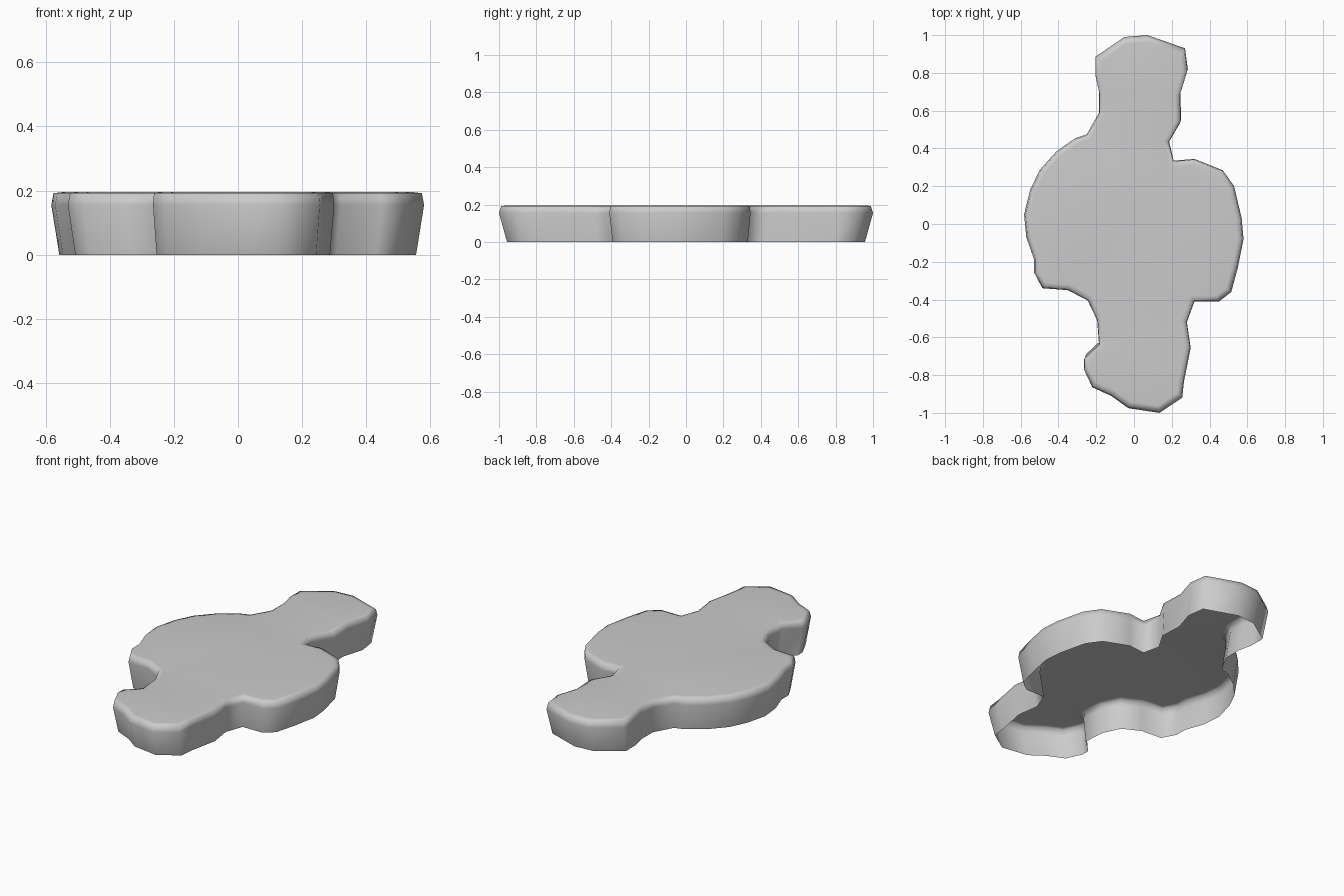
import bpy, bmesh, math

if "Cube" in bpy.data.objects:
    bpy.data.objects.remove(bpy.data.objects["Cube"])

# Outline of the slab at its widest level, clockwise from the back
OUTLINE = [
    (.07, 1), (.27, .93), (.285, .82), (.245, .69), (.25, .55), (.185, .44),
    (.21, .335), (.32, .345), (.47, .285), (.53, .2), (.57, .03), (.58, -.08),
    (.55, -.23), (.515, -.36), (.45, -.41), (.32, -.41), (.28, -.52),
    (.30, -.655), (.265, -.83), (.255, -.92), (.135, -1), (-.03, -.975),
    (-.12, -.91), (-.22, -.865), (-.265, -.77), (-.265, -.72), (-.185, -.645),
    (-.195, -.51), (-.245, -.405), (-.35, -.35), (-.485, -.34), (-.53, -.255),
    (-.53, -.185), (-.57, -.07), (-.582, .05), (-.55, .18), (-.5, .285),
    (-.41, .385), (-.31, .455), (-.25, .475), (-.185, .59), (-.185, .7),
    (-.205, .79), (-.205, .885), (-.05, .99)]
OUTLINE.reverse()

# Levels (height, scale): narrower open bottom, widest near the top, eased rim
LEVELS = [(0, .957), (.155, 1), (.192, .988)]

bm = bmesh.new()
rings = [[bm.verts.new((x * s, y * s, z)) for x, y in OUTLINE] for z, s in LEVELS]

# Side walls
n = len(OUTLINE)
for low, high in zip(rings, rings[1:]):
    for i in range(n):
        j = (i + 1) % n
        bm.faces.new((low[i], low[j], high[j], high[i]))

# Top with a narrow inset ring so the rim shades softly; underside stays open
top = bm.faces.new(rings[-1])
bm.normal_update()
bmesh.ops.inset_region(bm, faces=[top], thickness=.025, use_even_offset=True)
for v in top.verts:
    v.co.z = .195
bmesh.ops.triangulate(bm, faces=[top])

mesh = bpy.data.meshes.new("slab_shell")
bm.to_mesh(mesh)
bm.free()
slab = bpy.data.objects.new("slab_shell", mesh)
bpy.context.collection.objects.link(slab)
bpy.context.view_layer.objects.active = slab
slab.select_set(True)
bpy.ops.object.shade_smooth_by_angle(angle=math.radians(85))
